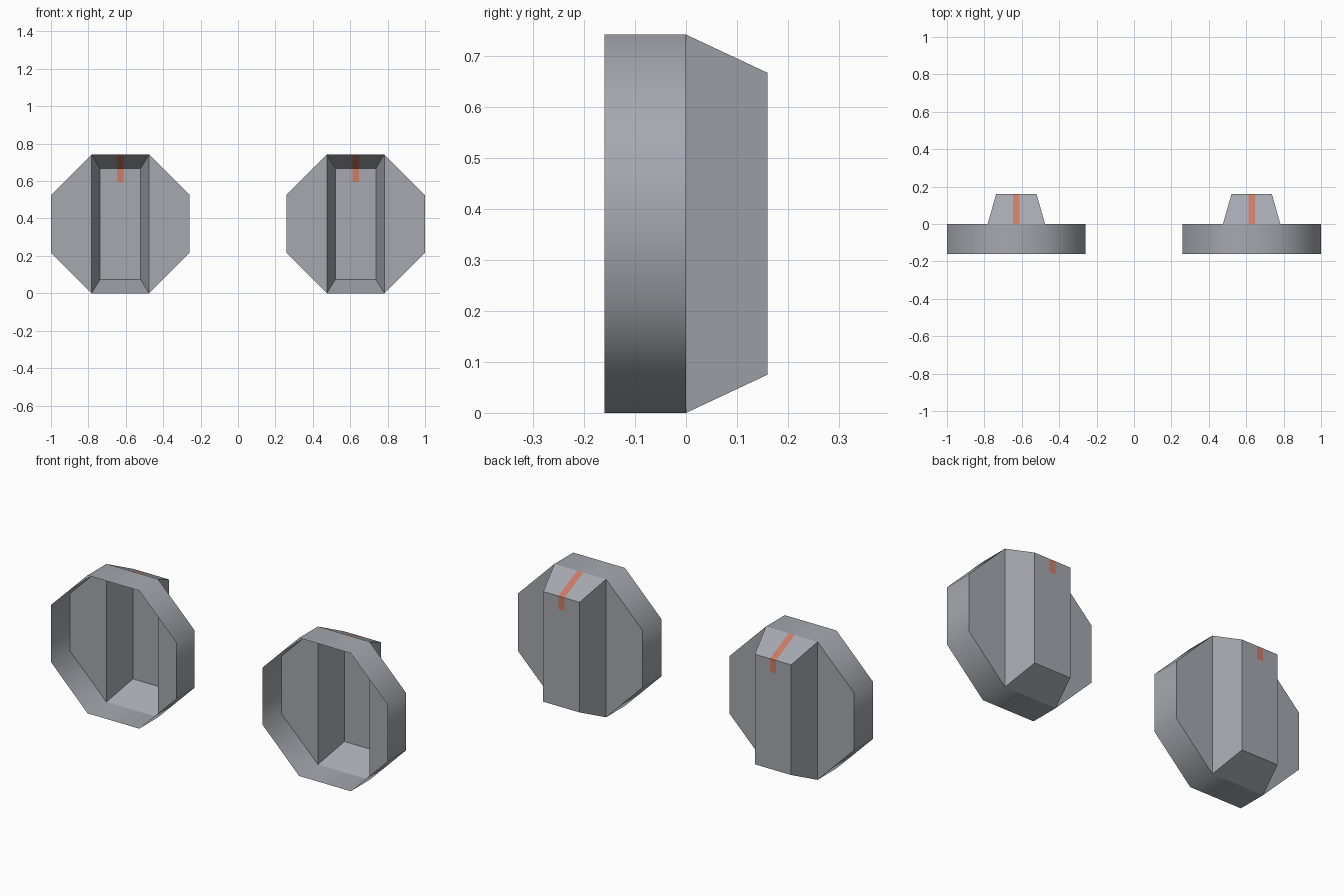
import bpy, bmesh, math

if "Cube" in bpy.data.objects:
    bpy.data.objects.remove(bpy.data.objects["Cube"])

A = 0.371                               # octagon apothem (half height)
CX = 1 - A                              # knob centre offset in x
H = A * math.tan(math.pi / 8)           # half side length
D = 0.16                                # depth of the rim and of the grip


def material(name, rgb):
    m = bpy.data.materials.new(name)
    m.diffuse_color = (*rgb, 1)
    m.use_nodes = True
    m.node_tree.nodes["Principled BSDF"].inputs["Base Color"].default_value = m.diffuse_color
    return m


GREY = material("grey_metal", (0.38, 0.393, 0.43))
RED = material("red_marker", (0.61, 0.20, 0.135))


def finish(bm, name, x):
    me = bpy.data.meshes.new(name)
    bm.to_mesh(me)
    bm.free()
    me.materials.append(GREY)
    me.materials.append(RED)
    ob = bpy.data.objects.new(name, me)
    ob.location = (x, 0, A)
    bpy.context.collection.objects.link(ob)


def ring(bm, pts, y):
    return [bm.verts.new((px, y, pz)) for px, pz in pts]


def bridge(bm, a, b, smooth=False):
    n = len(a)
    for i in range(n):
        j = (i + 1) % n
        bm.faces.new((a[j], a[i], b[i], b[j])).smooth = smooth


def base(name, x):
    # open octagonal rim, closed behind by a plate either side of the grip
    R = A / math.cos(math.pi / 8)
    pts = [(R * math.cos(t), R * math.sin(t))
           for t in (math.pi * (2 * i - 1) / 8 for i in range(8))]
    bm = bmesh.new()
    front, back = ring(bm, pts, -D), ring(bm, pts, 0)
    bridge(bm, front, back, True)
    for k in (7, 3):
        bm.faces.new([back[(k + i) % 8] for i in range(4)][::-1])
    for v in range(8):
        bm.edges.get((back[v], back[(v + 1) % 8])).smooth = False
    finish(bm, name, x)


def grip(name, x):
    # hollow tapered grip, open to the front
    def rect(w, h):
        return [(-w, -h), (w, -h), (w, h), (-w, h)]
    bm = bmesh.new()
    a, b = ring(bm, rect(H, A), 0), ring(bm, rect(0.108, 0.296), D)
    bridge(bm, a, b)
    bm.faces.new(b[::-1])
    bm.normal_update()

    # cut the marker stripe into the top and back faces
    def cut(faces, co, no):
        geom = set(faces)
        for f in faces:
            geom |= set(f.edges) | set(f.verts)
        bmesh.ops.bisect_plane(bm, geom=list(geom), plane_co=co, plane_no=no)
    S, ZB = 0.018, 0.225
    for s in (-S, S):
        cut([f for f in bm.faces if abs(f.normal.x) < 0.1
             and f.calc_center_median().z > -0.1], (s, 0, 0), (1, 0, 0))
    cut([f for f in bm.faces if abs(f.calc_center_median().x) < S / 2
         and f.calc_center_median().z > -0.1], (0, 0, ZB), (0, 0, 1))
    for f in bm.faces:
        c = f.calc_center_median()
        f.material_index = int(abs(c.x) < S / 2 and c.z > ZB)
    bmesh.ops.recalc_face_normals(bm, faces=bm.faces)
    if sum(f.normal.y * f.calc_area() for f in bm.faces) < 0:
        bmesh.ops.reverse_faces(bm, faces=bm.faces)
    finish(bm, name, x)


for side, sx in (("left", -1), ("right", 1)):
    base("knob_base_" + side, sx * CX)
    grip("knob_grip_" + side, sx * CX)
